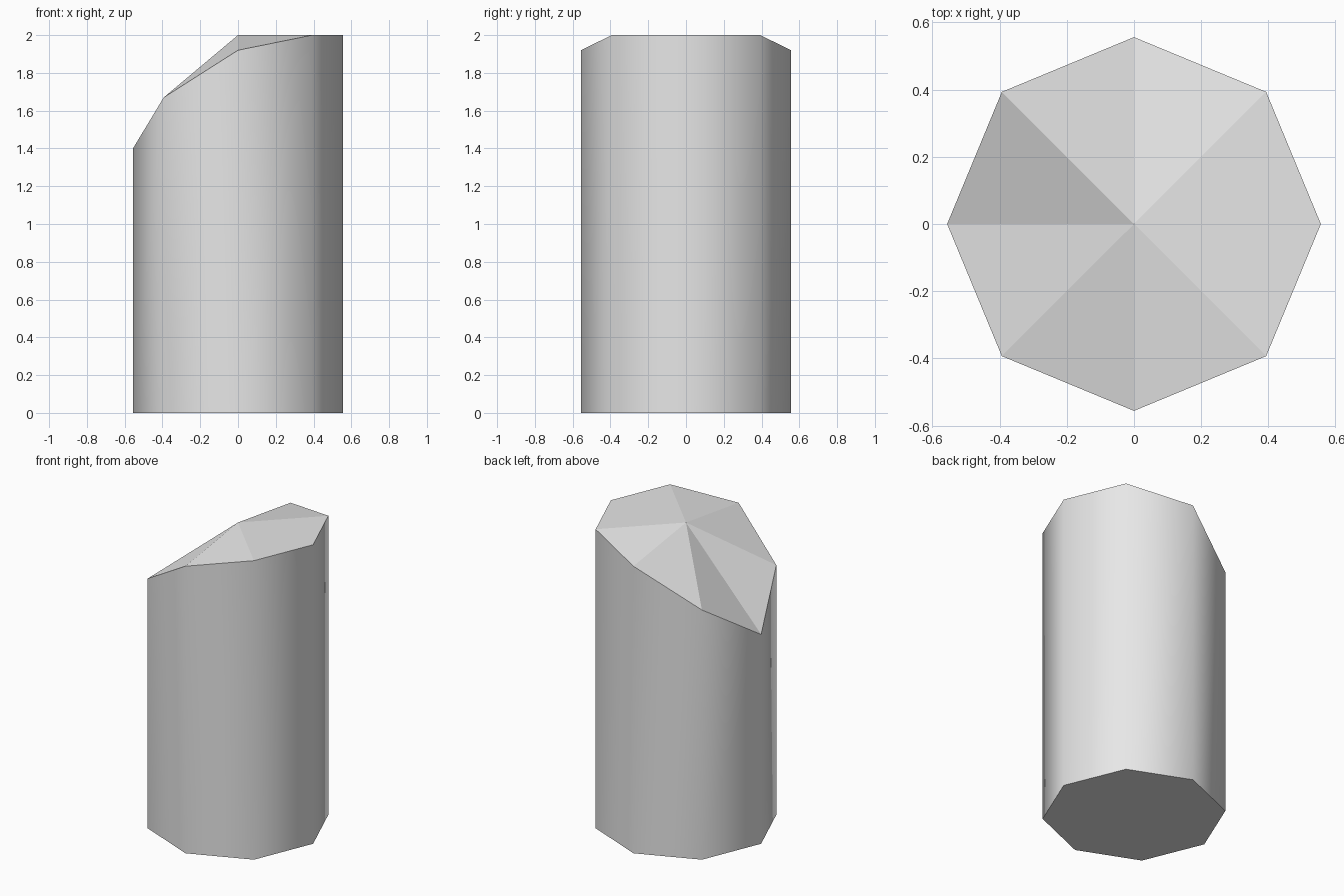
import bpy, bmesh, math

RADIUS, SIDES = 0.556, 8
# Rim heights from the +x corner round to the -x corner, mirrored across y
RIM = [2.0, 2.0, 1.92, 1.67, 1.4]

cube = bpy.data.objects.get("Cube")
if cube:
    bpy.data.objects.remove(cube, do_unlink=True)

grey = bpy.data.materials.new("light_grey")
grey.use_nodes = True
grey.diffuse_color = (0.8, 0.8, 0.8, 1)
grey.node_tree.nodes["Principled BSDF"].inputs["Base Color"].default_value = (0.8, 0.8, 0.8, 1)

# Eight-sided column
bm = bmesh.new()
base, rim = [], []
for i in range(SIDES):
    angle = math.tau * i / SIDES
    x, y = RADIUS * math.cos(angle), RADIUS * math.sin(angle)
    base.append(bm.verts.new((x, y, 0)))
    rim.append(bm.verts.new((x, y, RIM[min(i, SIDES - i)])))
apex = bm.verts.new((0, 0, 2))

# Smooth walls and flat faceted top
for i in range(SIDES):
    j = (i + 1) % SIDES
    wall = bm.faces.new((base[i], base[j], rim[j], rim[i]))
    wall.smooth = True
    bm.faces.new((rim[i], rim[j], apex))

# Flat underside
bm.faces.new(base[::-1])

# Keep the borders of the walls crisp
for edge in bm.edges:
    edge.smooth = all(face.smooth for face in edge.link_faces)

mesh = bpy.data.meshes.new("slanted_column")
bm.to_mesh(mesh)
bm.free()
mesh.materials.append(grey)
column = bpy.data.objects.new("slanted_column", mesh)
bpy.context.collection.objects.link(column)
